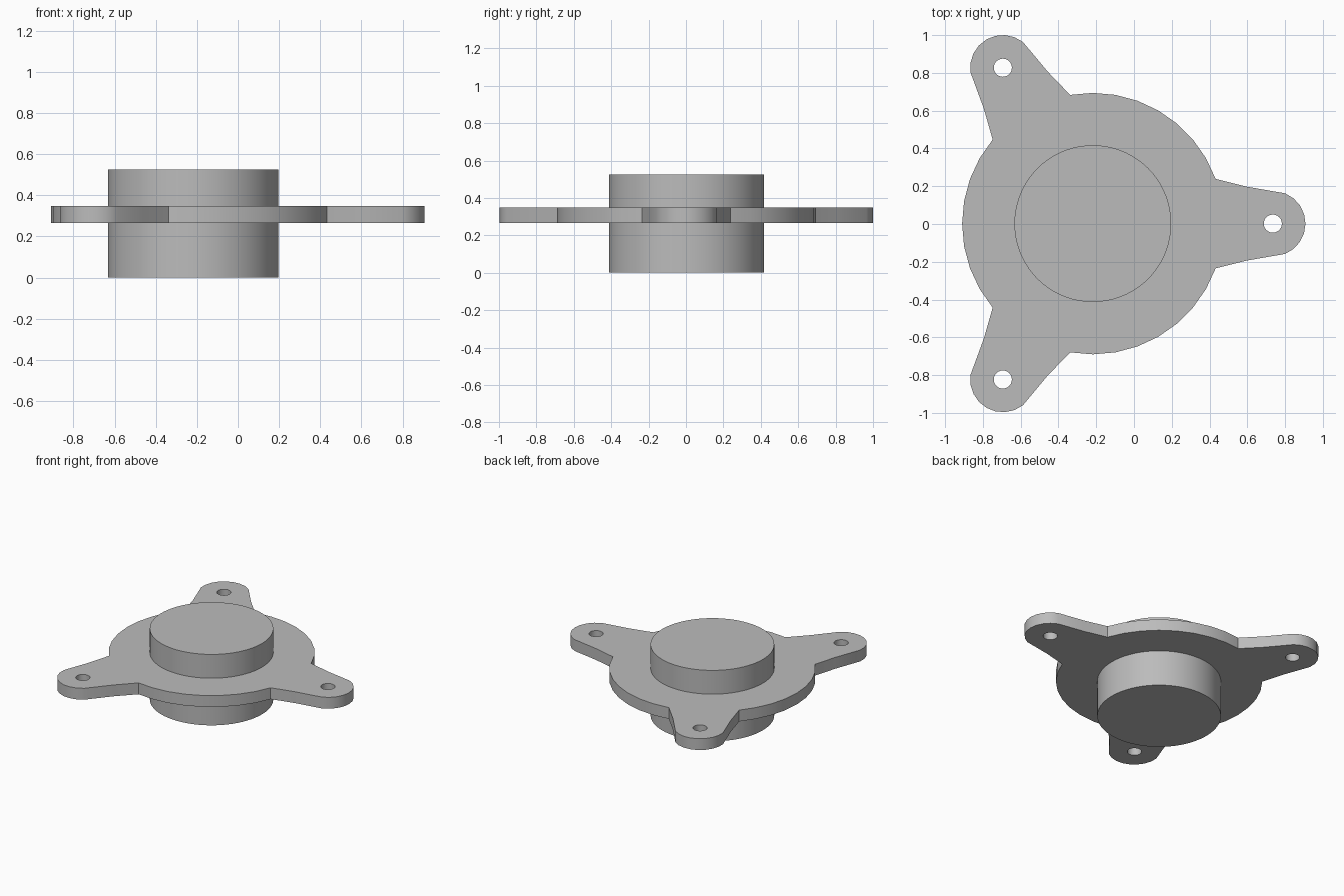
import bpy, bmesh
from math import sin, cos, radians, tau
from mathutils import Matrix, Vector

cube = bpy.data.objects.get("Cube")
if cube:
    bpy.data.objects.remove(cube)

CENTRE = Vector((-0.218, 0.002, 0))
HUB_R, HUB_H = 0.415, 0.525
DISC_R, DISC_Z, DISC_T = 0.692, 0.265, 0.084
EAR_X, EAR_R, HOLE_R = 0.953, 0.173, 0.048

grey = bpy.data.materials.new("plain grey")
grey.use_nodes = True
grey.diffuse_color = (0.5, 0.5, 0.5, 1)
grey.node_tree.nodes["Principled BSDF"].inputs["Base Color"].default_value = (0.5, 0.5, 0.5, 1)


def polar(r, deg, x=0):
    return Vector((x + r * cos(radians(deg)), r * sin(radians(deg)), 0))


def finish(name, bm):
    bmesh.ops.recalc_face_normals(bm, faces=bm.faces)
    mesh = bpy.data.meshes.new(name)
    bm.to_mesh(mesh)
    bm.free()
    mesh.materials.append(grey)
    obj = bpy.data.objects.new(name, mesh)
    obj.location = CENTRE
    bpy.context.collection.objects.link(obj)
    bpy.ops.object.select_all(action='DESELECT')
    obj.select_set(True)
    bpy.context.view_layer.objects.active = obj
    bpy.ops.object.shade_smooth_by_angle(angle=radians(30))


def add_loop(bm, points):
    verts = [bm.verts.new(p + Vector((0, 0, DISC_Z))) for p in points]
    return [bm.edges.new((v, verts[i - 1])) for i, v in enumerate(verts)]


# Central hub
bm = bmesh.new()
bmesh.ops.create_cone(bm, cap_ends=True, segments=72, radius1=HUB_R, radius2=HUB_R,
                      depth=HUB_H, matrix=Matrix.Translation((0, 0, HUB_H / 2)))
finish("hub", bm)

# One third of the flange outline: tapered ear, then disc rim
flank = Vector((0.818, 0.195, 0))
third = [Vector((flank.x, -flank.y, 0))]
third += [polar(EAR_R, -68 + 17 * i, EAR_X) for i in range(9)]
third += [flank]
third += [polar(DISC_R, 20 + 10 * i) for i in range(9)]
hole = [polar(HOLE_R, 15 * i, EAR_X) for i in range(24)]

# Flange with three ears and bolt holes
bm = bmesh.new()
outline, edges = [], []
for k in range(3):
    turn = Matrix.Rotation(k * tau / 3, 3, 'Z')
    outline += [turn @ p for p in third]
    edges += add_loop(bm, [turn @ p for p in hole])
edges += add_loop(bm, outline)
bmesh.ops.triangle_fill(bm, use_beauty=True, use_dissolve=False, edges=edges)
top = bmesh.ops.extrude_face_region(bm, geom=bm.faces[:], use_keep_orig=True)["geom"]
bmesh.ops.translate(bm, vec=(0, 0, DISC_T),
                    verts=[g for g in top if isinstance(g, bmesh.types.BMVert)])
finish("three_ear_flange", bm)
